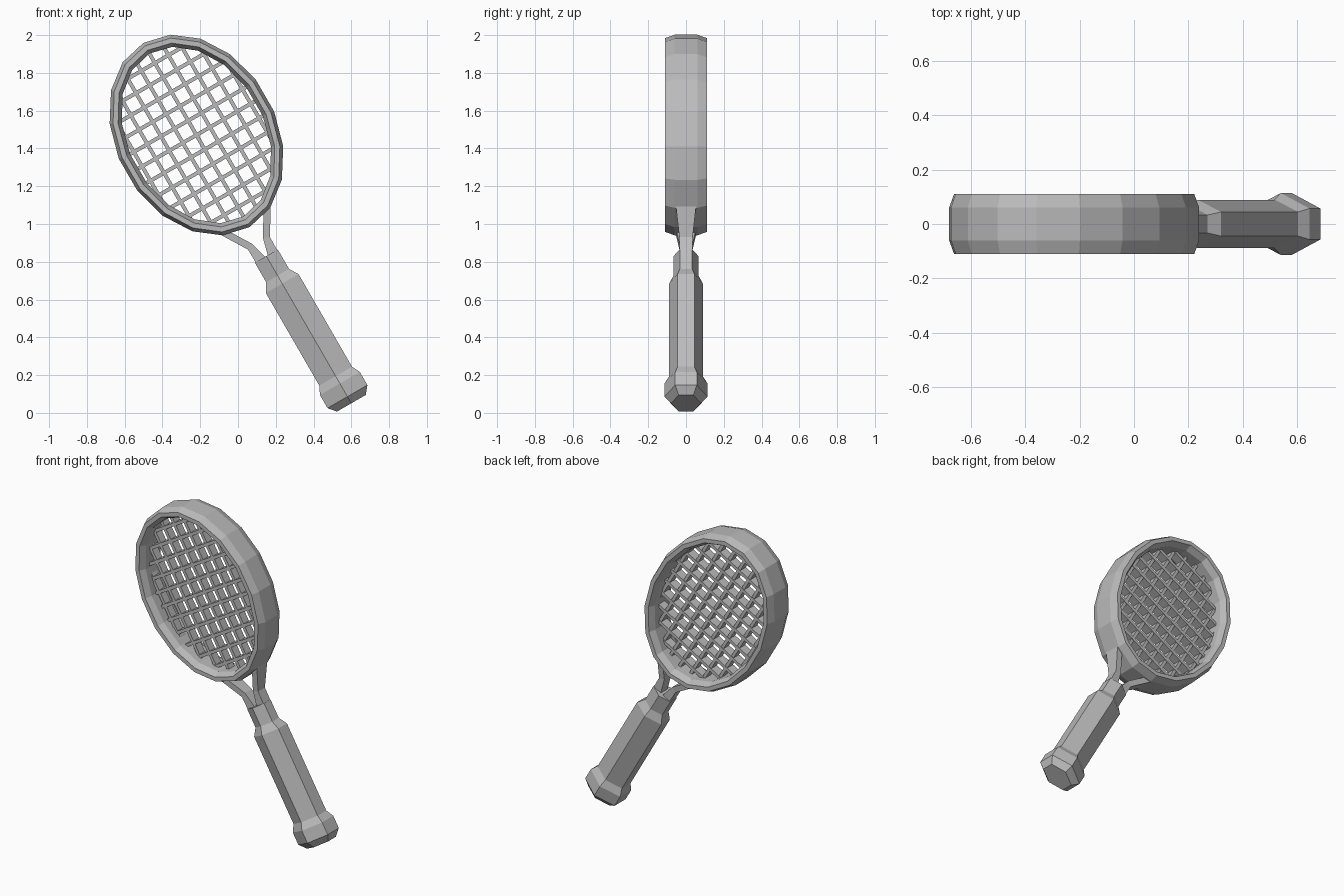
import bpy, bmesh
from math import sin, cos, pi, sqrt, radians
from mathutils import Vector

cube = bpy.data.objects.get("Cube")
if cube:
    bpy.data.objects.remove(cube)

grey = bpy.data.materials.new("light_grey")
grey.use_nodes = True
grey.diffuse_color = (0.5, 0.5, 0.5, 1)
grey.node_tree.nodes["Principled BSDF"].inputs["Base Color"].default_value = (0.5, 0.5, 0.5, 1)

TILT = radians(30)
AXIS_OFFSET = 0.545          # sideways position of the racket axis
HEAD = 1.384                 # distance of the head centre along the axis
LONG, SHORT = 0.563, 0.425   # head half sizes
SIDES = 18


def place(side, y, along):
    """Racket coordinates to the leaning pose."""
    v = side + AXIS_OFFSET
    return Vector((v * cos(TILT) - along * sin(TILT), y,
                   v * sin(TILT) + along * cos(TILT)))


def skin(name, loops, closed=False):
    """Join rows of points into a solid; cap the ends unless closed."""
    bm = bmesh.new()
    rows = [[bm.verts.new(place(*p)) for p in loop] for loop in loops]
    n = len(rows[0])
    pairs = list(zip(rows, rows[1:])) + ([(rows[-1], rows[0])] if closed else [])
    for a, b in pairs:
        for i in range(n):
            j = (i + 1) % n
            bm.faces.new((a[i], a[j], b[j], b[i]))
    if not closed:
        bm.faces.new(rows[0])
        bm.faces.new(rows[-1])
    bmesh.ops.recalc_face_normals(bm, faces=bm.faces)
    mesh = bpy.data.meshes.new(name)
    bm.to_mesh(mesh)
    bm.free()
    mesh.materials.append(grey)
    obj = bpy.data.objects.new(name, mesh)
    bpy.context.collection.objects.link(obj)
    return obj


def box(name, side, along, depth):
    """Bar between two side limits and two along limits."""
    skin(name, [[(s, y, a) for s, y in ((side[0], -depth), (side[1], -depth),
                                        (side[1], depth), (side[0], depth))]
                for a in along])


# Head rim: chamfered section swept round an oval
section = [(0, -0.06), (0, 0.06), (0.018, 0.11), (0.045, 0.11),
           (0.065, 0.07), (0.065, -0.07), (0.045, -0.11), (0.018, -0.11)]
rim = []
for k in range(SIDES):
    t = 2 * pi * k / SIDES
    rim.append([((SHORT - d) * sin(t), y, HEAD + (LONG - d) * cos(t)) for d, y in section])
skin("head_rim", rim, closed=True)

# Strings: deep narrow bars running both ways
in_long, in_short = LONG - 0.06, SHORT - 0.06
W = 0.01
for k in range(-4, 5):
    s = k * 0.083
    reach = in_long * sqrt(max(0, 1 - (s / in_short) ** 2))
    if reach > 0.05:
        box("long_string", (s - W, s + W), (HEAD - reach, HEAD + reach), 0.027)
for k in range(-5, 6):
    a = k * 0.088
    reach = in_short * sqrt(max(0, 1 - (a / in_long) ** 2))
    if reach > 0.05:
        box("cross_string", (-reach, reach), (HEAD + a - W, HEAD + a + W), 0.03)

# Handle: six-sided lathe with end knob and collar
profile = [(-0.256, 0.088, 0.078), (-0.215, 0.122, 0.114), (-0.135, 0.122, 0.114),
           (-0.09, 0.1, 0.089), (0.476, 0.1, 0.089), (0.525, 0.07, 0.066),
           (0.644, 0.07, 0.066)]
skin("handle", [[(s, -y / 2, a), (s, y / 2, a), (0, y, a),
                 (-s, y / 2, a), (-s, -y / 2, a), (0, -y, a)] for a, s, y in profile])

# Throat arms: mirrored pair from collar to rim, flaring at the rim
for name, m in (("left_throat_arm", 1), ("right_throat_arm", -1)):
    path = [(0.035, 0.63, 0.03, 0.0), (0.05, 0.73, 0.017, 0.008), (0.145, 0.885, 0.015, 0.011)]
    depths = (0.035, 0.035, 0.055)
    loops = []
    for (s, a, ds, da), d in zip(path, depths):
        loops.append([(m * (s - ds), -d, a + da), (m * (s + ds), -d, a - da),
                      (m * (s + ds), d, a - da), (m * (s - ds), d, a + da)])
    skin(name, loops)
